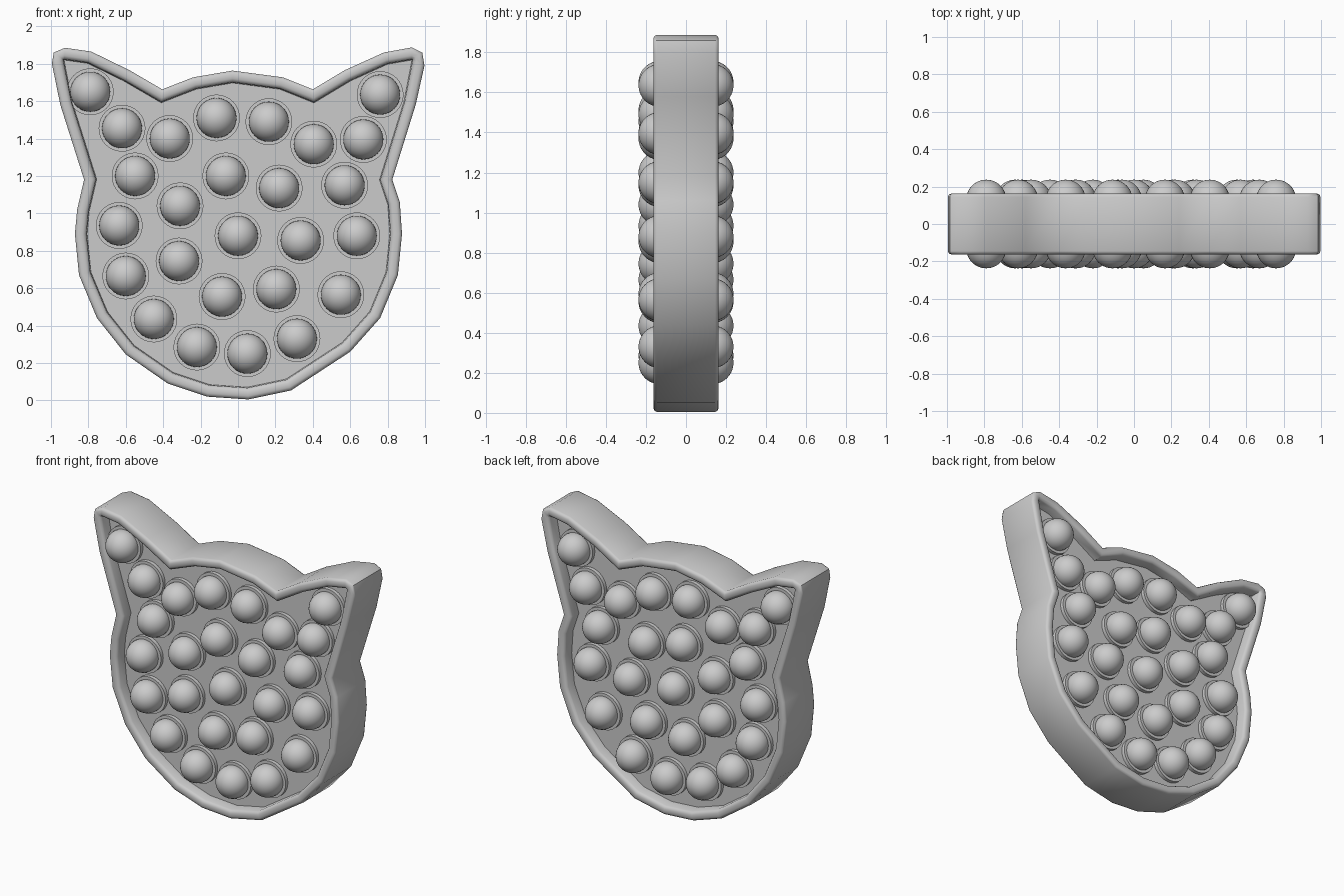
import bpy, bmesh, math
from mathutils import Vector, Matrix

cube = bpy.data.objects.get("Cube")
if cube:
    bpy.data.objects.remove(cube, do_unlink=True)

grey = bpy.data.materials.new("light grey")
grey.use_nodes = True
COLOUR = (0.6, 0.6, 0.6, 1)
grey.diffuse_color = COLOUR
grey.node_tree.nodes["Principled BSDF"].inputs["Base Color"].default_value = COLOUR


def finish(bm, name, angle):
    bmesh.ops.recalc_face_normals(bm, faces=bm.faces)
    mesh = bpy.data.meshes.new(name)
    bm.to_mesh(mesh)
    bm.free()
    mesh.materials.append(grey)
    obj = bpy.data.objects.new(name, mesh)
    bpy.context.collection.objects.link(obj)
    bpy.ops.object.select_all(action='DESELECT')
    obj.select_set(True)
    bpy.context.view_layer.objects.active = obj
    bpy.ops.object.shade_smooth_by_angle(angle=math.radians(angle))
    return obj


# Cat head outline (x, z), clockwise from the right ear tip
outline = [Vector(p) for p in (
    (-.995, 1.8), (-.985, 1.86), (-.925, 1.885), (-.785, 1.865), (-.58, 1.765),
    (-.405, 1.663), (-.24, 1.727), (-.03, 1.763), (.24, 1.727), (.4, 1.663),
    (.57, 1.765), (.78, 1.86), (.93, 1.887), (.985, 1.86), (.997, 1.79),
    (.95, 1.58), (.825, 1.18), (.865, 1.06), (.877, .89), (.855, .67), (.76, .44),
    (.6, .26), (.283, .053), (.055, .005), (-.165, .02), (-.375, .09), (-.6, .246),
    (-.754, .44), (-.85, .67), (-.872, .89), (-.86, 1.02), (-.823, 1.18), (-.95, 1.58))]
RIM = 0.065


def inward(i):
    """Mitre direction for a unit inset; ear tips pinch to one inner corner."""
    p = outline[i]
    if p.z if len(p) > 2 else p.y > 1.78 and abs(p.x) > 0.9:
        return (Vector((math.copysign(0.93, p.x), 1.82)) - p) / RIM
    a = (p - outline[i - 1]).normalized()
    b = (outline[(i + 1) % len(outline)] - p).normalized()
    na, nb = Vector((a.y, -a.x)), Vector((b.y, -b.x))
    return (na + nb) / (1 + na.dot(nb))


mitres = [inward(i) for i in range(len(outline))]

# Body: rounded rim swept round the outline, with a recessed panel on each side
PANEL = 0.085
half = [(RIM, PANEL), (.061, .145), (.055, .156), (.042, .163),
        (.018, .163), (.005, .157), (0, .145)]
section = [(d, -y) for d, y in half] + [(d, y) for d, y in reversed(half)]
bm = bmesh.new()
loops = []
for d, y in section:
    pts = [p + m * d for p, m in zip(outline, mitres)]
    loops.append([bm.verts.new((q.x, y, q.y)) for q in pts])
n = len(outline)
for low, high in zip(loops, loops[1:]):
    for i in range(n):
        j = (i + 1) % n
        bm.faces.new((low[i], low[j], high[j], high[i]))
bm.faces.new(loops[0])
bm.faces.new(loops[-1])
bmesh.ops.remove_doubles(bm, verts=bm.verts, dist=0.0005)
finish(bm, "body", 50)

# Popping bubbles: each is a domed button on a low collar, on both sides
centres = [
    (-.79, 1.65), (-.62, 1.455), (-.365, 1.4), (-.115, 1.51), (.165, 1.49),
    (.405, 1.37), (.67, 1.395), (.76, 1.635), (-.55, 1.2), (-.31, 1.04),
    (-.065, 1.2), (.22, 1.135), (.57, 1.15), (-.635, .935), (0, .88),
    (.335, .855), (.635, .88), (-.6, .665), (-.315, .745), (-.085, .555),
    (.205, .595), (.55, .565), (-.45, .435), (-.22, .285), (.05, .25), (.315, .33)]
RADIUS, COLLAR, TOP = 0.107, 0.125, 0.237
for side, label in ((-1, "front"), (1, "back")):
    bm = bmesh.new()
    turn = Matrix.Rotation(-side * math.pi / 2, 4, 'X')
    for x, z in centres:
        place = Matrix.Translation((x, side * (TOP - RADIUS), z)) @ turn
        bmesh.ops.create_uvsphere(bm, u_segments=32, v_segments=20,
                                  radius=RADIUS, matrix=place)
        place = Matrix.Translation((x, side * 0.09, z)) @ turn
        bmesh.ops.create_cone(bm, cap_ends=True, segments=32, radius1=COLLAR,
                              radius2=COLLAR, depth=0.04, matrix=place)
    finish(bm, label + "_bubbles", 40)
